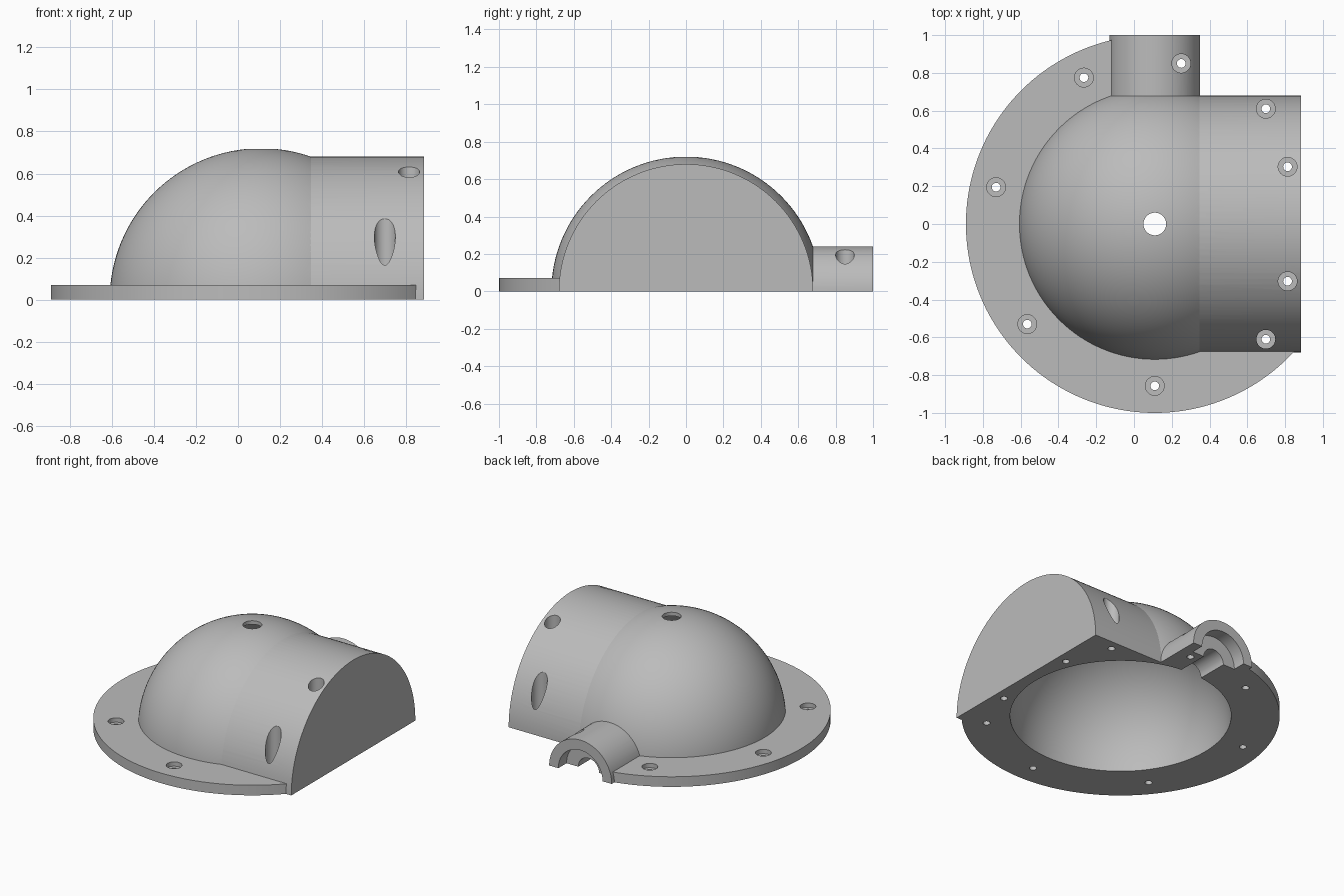
import bpy
import math
from mathutils import Matrix

if "Cube" in bpy.data.objects:
    bpy.data.objects.remove(bpy.data.objects["Cube"], do_unlink=True)

CX = 0.11          # centre of the dome
END = 0.885        # flat end of the barrel
FLOOR = 0.04       # height of the screw seats

grey = bpy.data.materials.new("plain grey")
grey.use_nodes = True
grey.diffuse_color = (0.5, 0.5, 0.5, 1)
grey.node_tree.nodes["Principled BSDF"].inputs["Base Color"].default_value = (0.5, 0.5, 0.5, 1)


def finish(name):
    ob = bpy.context.object
    ob.name = name
    ob.data.materials.append(grey)
    return ob


def cylinder(name, radius, start, end, axis="Z", sides=128):
    """Cylinder from start, running along one axis up to the value end."""
    i = "XYZ".index(axis)
    depth = end - start[i]
    centre = list(start)
    centre[i] += depth / 2
    bpy.ops.mesh.primitive_cylinder_add(vertices=sides, radius=radius, depth=depth, location=centre)
    ob = finish(name)
    if axis != "Z":
        turn = Matrix.Rotation(math.pi / 2, 4, "Y" if axis == "X" else "X")
        ob.data.transform(turn)
    return ob


def sphere(name, radius):
    bpy.ops.mesh.primitive_uv_sphere_add(segments=128, ring_count=64, radius=radius, location=(CX, 0, 0))
    return finish(name)


def box(name, low, high):
    bpy.ops.mesh.primitive_cube_add(size=1, location=[(a + b) / 2 for a, b in zip(low, high)])
    ob = finish(name)
    ob.data.transform(Matrix.Diagonal([b - a for a, b in zip(low, high)] + [1]))
    return ob


def combine(body, tool, operation="DIFFERENCE"):
    """Apply a boolean and remove the tool."""
    mod = body.modifiers.new("combine", "BOOLEAN")
    mod.operation = operation
    mod.solver = "EXACT"
    mod.object = tool
    bpy.context.view_layer.objects.active = body
    bpy.ops.object.modifier_apply(modifier=mod.name)
    bpy.data.objects.remove(tool, do_unlink=True)


# Flange, with its back left corner removed
housing = cylinder("dome_housing", 1.0, (CX, 0, -0.2), 0.07, sides=160)
combine(housing, box("corner_cutter", (0.3, 0.675, -1), (2, 2, 1)))

# Dome, barrel and side nozzle
combine(housing, sphere("dome", 0.72), "UNION")
combine(housing, cylinder("barrel", 0.68, (0.2, 0, 0), 1.2, "X"), "UNION")
combine(housing, cylinder("nozzle", 0.24, (CX, 0.3, 0), 1.0, "Y", 96), "UNION")

# Hollow inside, nozzle channel and wider socket at its mouth
combine(housing, sphere("cavity", 0.695))
combine(housing, cylinder("channel", 0.08, (CX, 0.4, 0), 1.1, "Y", 48))
combine(housing, cylinder("socket", 0.17, (CX, 0.91, 0), 1.1, "Y", 64))

# Trim the base and the barrel end flat
combine(housing, box("base_cutter", (-2, -2, -2), (2, 2, 0)))
combine(housing, box("end_cutter", (END, -2, -1), (2, 2, 2)))

# Vent in the crown
combine(housing, cylinder("vent", 0.06, (CX, 0, 0.4), 1.0, sides=48))

# Screw holes with wide seats
screws = [(-0.265, 0.775), (-0.73, 0.195), (-0.565, -0.53), (CX, -0.857), (0.25, 0.85)]
for side in (-1, 1):
    screws += [(0.698, 0.61 * side), (0.813, 0.303 * side)]
for x, y in screws:
    combine(housing, cylinder("screw_hole", 0.023, (x, y, -0.1), 0.06, sides=32))
    combine(housing, cylinder("screw_seat", 0.05, (x, y, FLOOR), 1.0, sides=32))

# Smooth shading with crisp edges
bpy.ops.object.select_all(action="DESELECT")
housing.select_set(True)
bpy.context.view_layer.objects.active = housing
bpy.ops.object.shade_smooth_by_angle(angle=math.radians(12))
